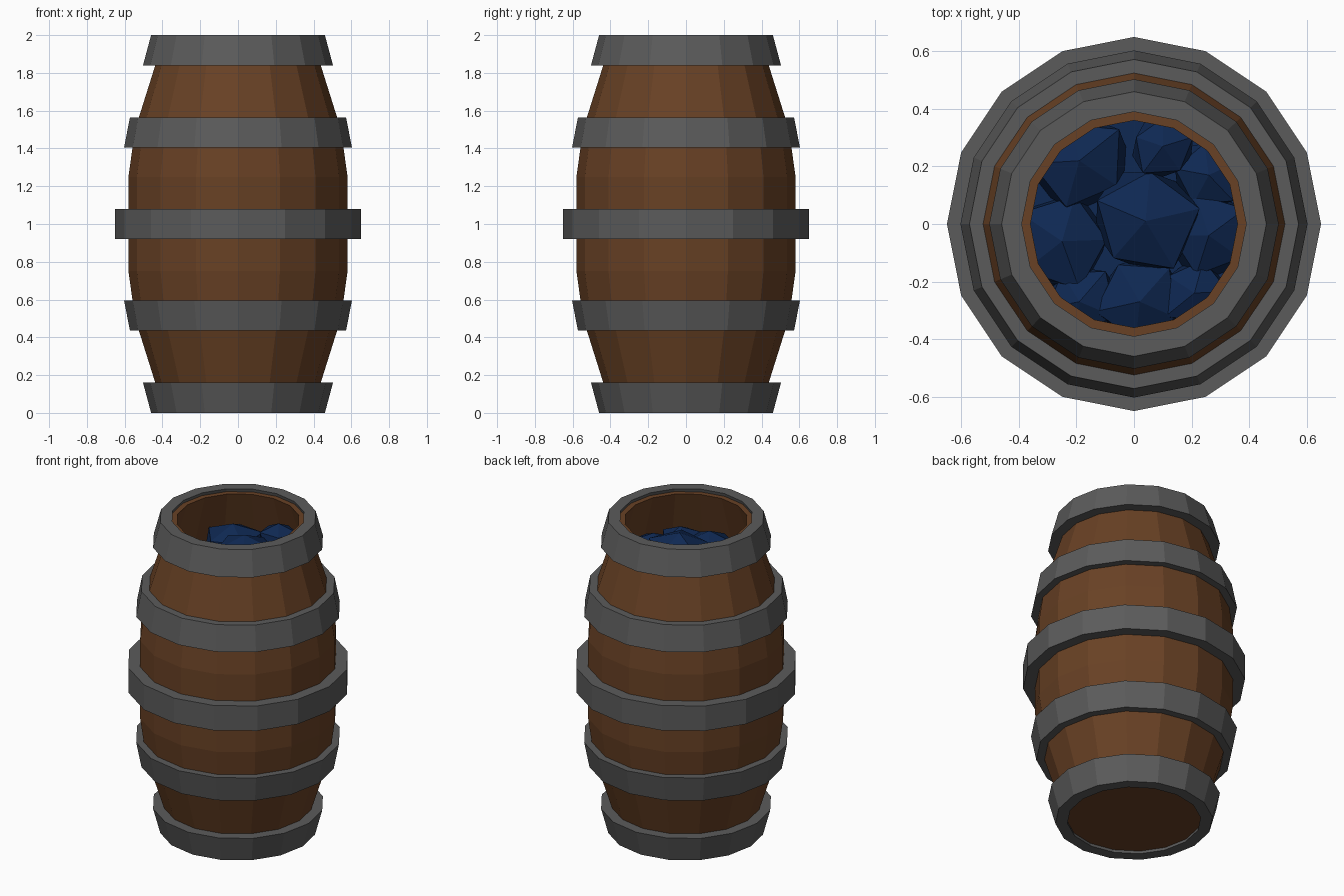
import bpy, bmesh, math, random
from mathutils import Vector

if "Cube" in bpy.data.objects:
    bpy.data.objects.remove(bpy.data.objects["Cube"])

random.seed(4)
SIDES = 16


def mat(name, rgb):
    m = bpy.data.materials.new(name)
    m.diffuse_color = (*rgb, 1)
    m.use_nodes = True
    m.node_tree.nodes["Principled BSDF"].inputs["Base Color"].default_value = m.diffuse_color
    return m


WOOD = mat("brown wood", (0.14, 0.053, 0.018))
IRON = mat("grey iron", (0.105, 0.105, 0.105))
BLUE = mat("blue stone", (0.0045, 0.021, 0.085))


def finish(name, bm, material):
    bmesh.ops.recalc_face_normals(bm, faces=bm.faces)
    me = bpy.data.meshes.new(name)
    bm.to_mesh(me)
    bm.free()
    me.materials.append(material)
    ob = bpy.data.objects.new(name, me)
    bpy.context.collection.objects.link(ob)
    return ob


def lathe(name, profile, material, closed):
    """Revolve (radius, z) points; closed profiles make rings, open ones get end caps."""
    bm = bmesh.new()
    rings = []
    for r, z in profile:
        rings.append([bm.verts.new((r * math.cos(2 * math.pi * i / SIDES),
                                    r * math.sin(2 * math.pi * i / SIDES), z))
                      for i in range(SIDES)])
    n = len(rings)
    for k in range(n if closed else n - 1):
        a, b = rings[k], rings[(k + 1) % n]
        for i in range(SIDES):
            j = (i + 1) % SIDES
            bm.faces.new((a[i], a[j], b[j], b[i]))
    if not closed:
        bm.faces.new(rings[0])
        bm.faces.new(rings[-1])
    return finish(name, bm, material)


# hollow wooden body, outside going up and inside going down
outer = [(0.394, 0.02), (0.545, 0.5), (0.58, 0.75), (0.58, 1.25), (0.545, 1.5), (0.394, 1.98)]
inner = [(0.36, 1.98), (0.515, 1.5), (0.55, 1.25), (0.55, 0.75), (0.515, 0.5), (0.37, 0.06)]
lathe("barrel_body", outer + inner, WOOD, False)

# iron hoops: z low, z high, outer radius low and high
T = 0.07
hoops = [("middle_hoop", 0.92, 1.08, 0.65, 0.65)]
for label, z0, z1, r0, r1 in (("end", 1.84, 2.0, 0.503, 0.46), ("belly", 1.405, 1.565, 0.603, 0.572)):
    hoops.append(("upper_%s_hoop" % label, z0, z1, r0, r1))
    hoops.append(("lower_%s_hoop" % label, 2 - z1, 2 - z0, r1, r0))
for name, z0, z1, r0, r1 in hoops:
    lathe(name, [(r0, z0), (r1, z1), (r1 - T, z1), (r0 - T, z0)], IRON, True)

# heap of faceted blue stones: x, y, top z, radius
stones = [(0.04, 0.01, 1.89, 0.20), (-0.19, 0.22, 1.82, 0.18), (-0.25, -0.06, 1.80, 0.18),
          (0.10, 0.27, 1.88, 0.12), (0.26, 0.17, 1.80, 0.13), (0.26, -0.04, 1.81, 0.16),
          (0.02, -0.27, 1.80, 0.16), (-0.19, -0.27, 1.78, 0.14), (0.21, -0.24, 1.79, 0.13)]
for k, (x, y, top, r) in enumerate(stones):
    bm = bmesh.new()
    bmesh.ops.create_icosphere(bm, subdivisions=1, radius=r)
    turn = random.random() * 6.28
    c, s = math.cos(turn), math.sin(turn)
    for v in bm.verts:
        p = v.co * random.uniform(0.9, 1.12)
        p = Vector((x + p.x * c - p.y * s, y + p.x * s + p.y * c,
                    top - r * 0.8 + max(-r, min(r * 0.8, p.z * 0.95))))
        # keep the stones inside the staves
        limit = 0.345 + max(0, 1.98 - p.z) * 0.30
        d = math.hypot(p.x, p.y)
        if d > limit:
            p.x *= limit / d
            p.y *= limit / d
        v.co = p
    finish("stone_%d" % (k + 1), bm, BLUE)

# stone bed closing the gaps below the heap
lathe("stone_bed", [(0.46, 1.60), (0.43, 1.66)], BLUE, False)
